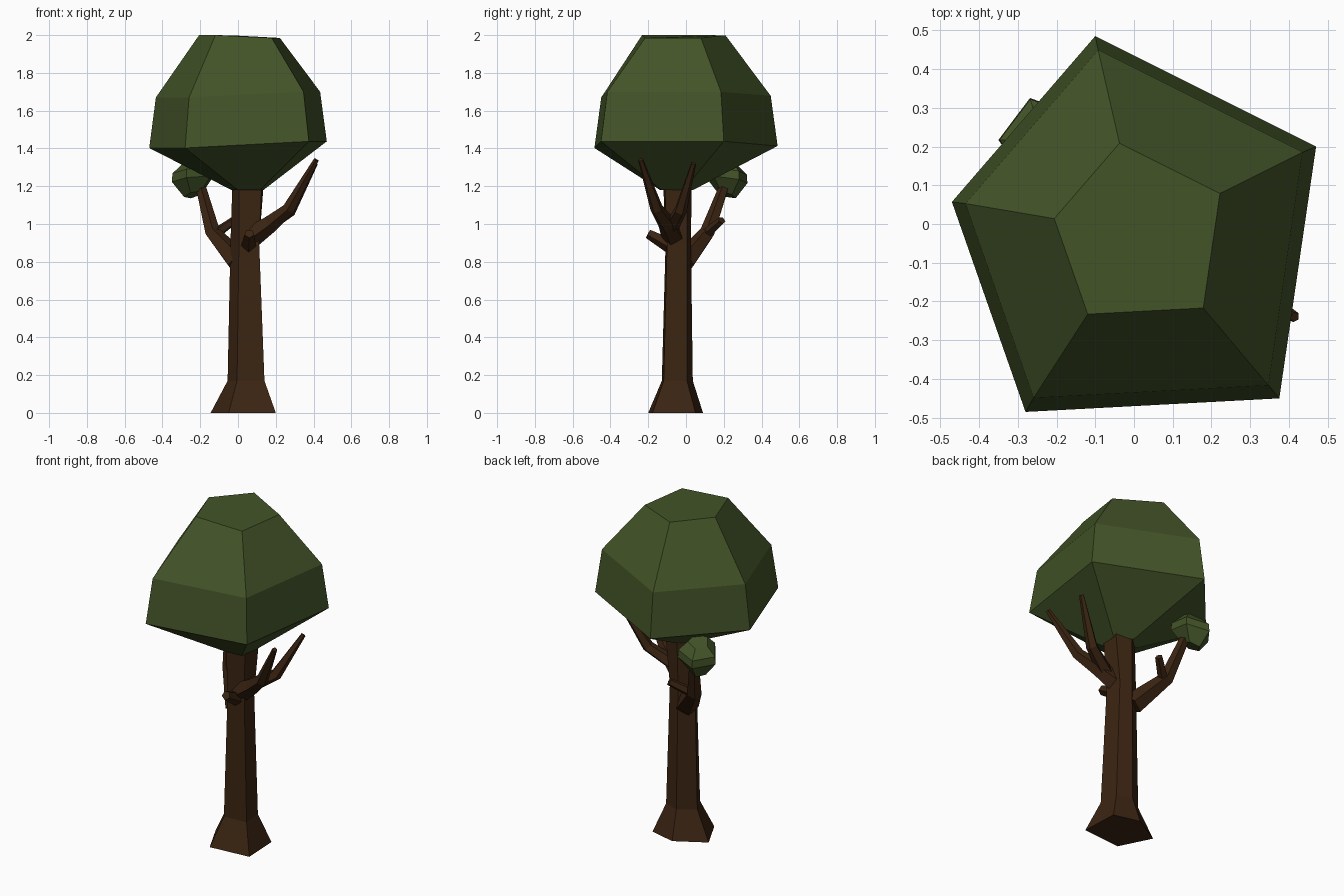
import bpy, bmesh, math
from mathutils import Vector

if "Cube" in bpy.data.objects:
    bpy.data.objects.remove(bpy.data.objects["Cube"])


def material(name, rgb):
    m = bpy.data.materials.new(name)
    m.diffuse_color = (*rgb, 1)
    m.use_nodes = True
    m.node_tree.nodes["Principled BSDF"].inputs["Base Color"].default_value = m.diffuse_color
    return m


BARK = material("dark_bark", (0.044, 0.018, 0.006))
LEAF = material("leaf_green", (0.056, 0.088, 0.021))


def loft(name, rings, mat):
    """Skin a stack of rings with equal point counts and cap both ends."""
    bm = bmesh.new()
    vr = [[bm.verts.new(p) for p in ring] for ring in rings]
    n = len(vr[0])
    for a, b in zip(vr, vr[1:]):
        for i in range(n):
            j = (i + 1) % n
            bm.faces.new((a[i], a[j], b[j], b[i]))
    bm.faces.new(vr[0][::-1])
    bm.faces.new(vr[-1])
    bmesh.ops.recalc_face_normals(bm, faces=bm.faces)
    me = bpy.data.meshes.new(name)
    bm.to_mesh(me)
    bm.free()
    me.materials.append(mat)
    ob = bpy.data.objects.new(name, me)
    bpy.context.collection.objects.link(ob)
    return ob


def branch(name, path, radii, sides=5):
    """Faceted tapering limb that follows a path."""
    pts = [Vector(p) for p in path]
    rings = []
    for k, p in enumerate(pts):
        d = (pts[min(k + 1, len(pts) - 1)] - pts[max(k - 1, 0)]).normalized()
        u = d.cross(Vector((0, 0, 1))).normalized()
        v = d.cross(u)
        rings.append([p + radii[k] * (u * math.cos(t) + v * math.sin(t))
                      for t in (math.tau * i / sides + 0.3 for i in range(sides))])
    return loft(name, rings, BARK)


# trunk: uneven pentagon with flared foot
trunk = [
    (0.00, [(-.05, -.20), (.20, -.178), (.19, .05), (.03, .09), (-.145, -.01)]),
    (0.17, [(-.005, -.128), (.14, -.118), (.13, .005), (.04, .036), (-.055, -.03)]),
    (0.90, [(.005, -.108), (.112, -.10), (.105, .005), (.035, .026), (-.04, -.03)]),
    (1.20, [(.005, -.12), (.125, -.112), (.135, .005), (.04, .03), (-.03, -.03)]),
]
loft("trunk", [[(x, y, z) for x, y in ring] for z, ring in trunk], BARK)

# canopy: one pentagon outline scaled per level, tipped slightly to the left
outline = [(-.28, -.485), (.375, -.45), (.47, .20), (-.10, .485), (-.47, .057)]
levels = [  # height, scale, offset x, offset y, tilt
    (1.18, .18, .05, -.05, 0),
    (1.42, 1.0, 0, 0, .035),
    (1.685, .925, 0, 0, .03),
    (1.995, .455, .008, -.012, -.02),
]
loft("canopy", [[(x * s + ox, y * s + oy, min(z + t * max(-.5, min(.5, x * 2)), 2.0))
                 for x, y in outline] for z, s, ox, oy, t in levels], LEAF)

# small leaf clump on the left branch
clump = [(1.155, .05), (1.235, .115), (1.28, .112), (1.33, .06)]
loft("leaf_clump", [[(-.235 + r * math.cos(t), .215 + r * math.sin(t), z + .02 * math.sin(t + 2.5))
                     for t in (math.radians(35 + 72 * i) for i in range(5))]
                    for z, r in clump], LEAF)

# left limb with a twig
branch("left_branch", [(0, -.01, .80), (-.135, .115, .955), (-.195, .20, 1.19)], [.065, .042, .028])
branch("left_twig", [(-.13, .10, .94), (-.02, .19, 1.02)], [.03, .022])

# right limb forking in two
branch("right_branch", [(.05, -.06, .92), (.17, -.10, 1.0), (.27, -.155, 1.08), (.415, -.24, 1.34)],
       [.065, .048, .035, .014])
branch("right_fork", [(.13, -.08, .98), (.275, -.03, 1.07), (.41, .04, 1.32)], [.042, .034, .014])

# short broken stub at the front
branch("front_stub", [(.055, -.07, .88), (.06, -.20, .95)], [.045, .027])
